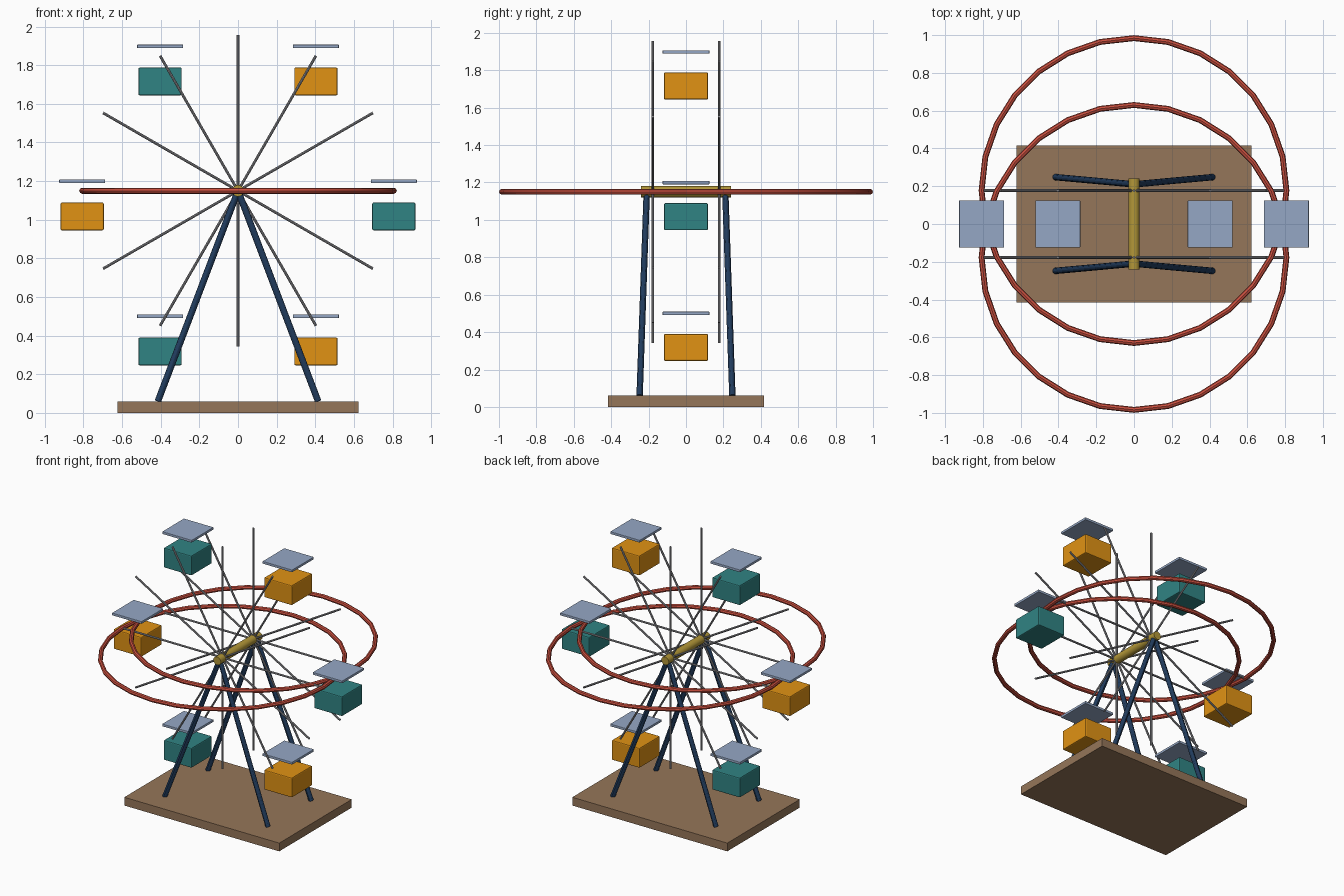
import bpy
from math import sin, cos, pi
from mathutils import Vector

cube = bpy.data.objects.get("Cube")
if cube:
    bpy.data.objects.remove(cube, do_unlink=True)


def material(name, colour):
    mat = bpy.data.materials.new(name)
    mat.use_nodes = True
    mat.diffuse_color = (*colour, 1)
    mat.node_tree.nodes["Principled BSDF"].inputs["Base Color"].default_value = (*colour, 1)
    return mat


wood = material("brown wood", (0.30, 0.18, 0.10))
navy = material("navy paint", (0.015, 0.045, 0.11))
brass = material("brass", (0.45, 0.31, 0.04))
steel = material("grey steel", (0.32, 0.32, 0.34))
red = material("red paint", (0.60, 0.08, 0.05))
teal = material("teal paint", (0.03, 0.23, 0.23))
orange = material("orange paint", (0.75, 0.29, 0.007))
blue = material("pale blue paint", (0.30, 0.39, 0.56))


def finish(name, mat, smooth=False):
    obj = bpy.context.object
    obj.name = name
    obj.data.materials.append(mat)
    if smooth:
        bpy.ops.object.shade_smooth_by_angle()
    return obj


def box(name, mat, centre, size, bevel=0):
    bpy.ops.mesh.primitive_cube_add(size=1, location=centre)
    bpy.context.object.scale = size
    bpy.ops.object.transform_apply(location=False, rotation=False, scale=True)
    obj = finish(name, mat)
    if bevel:
        mod = obj.modifiers.new("Soft edges", "BEVEL")
        mod.width = bevel
        mod.segments = 2
    return obj


def rod(name, mat, start, end, radius, sides):
    a, b = Vector(start), Vector(end)
    bpy.ops.mesh.primitive_cylinder_add(vertices=sides, radius=radius,
                                        depth=(b - a).length, location=(a + b) / 2)
    bpy.context.object.rotation_euler = (b - a).to_track_quat("Z", "Y").to_euler()
    return finish(name, mat, True)


AXLE = 1.15      # axle height
RADIUS = 0.807   # wheel radius
WHEEL_Y = 0.177  # distance of each wheel from the middle

# Base and axle
box("base", wood, (0, 0, 0.03), (1.246, 0.832, 0.06))
rod("axle", brass, (0, -0.24, AXLE), (0, 0.24, AXLE), 0.03, 16)

for side, label in ((-1, "front"), (1, "back")):
    # Support legs
    for sx, hand in ((-1, "right"), (1, "left")):
        rod(f"{label}_{hand}_leg", navy, (0, side * 0.21, AXLE),
            (sx * 0.415, side * 0.248, 0.06), 0.017, 12)
    # Flat-lying rim
    bpy.ops.mesh.primitive_torus_add(major_segments=28, minor_segments=8,
                                     major_radius=RADIUS, minor_radius=0.0155,
                                     location=(0, side * WHEEL_Y, AXLE))
    finish(f"{label}_rim", red, True)
    # Spokes
    for i in range(12):
        a = i * pi / 6
        rod(f"{label}_spoke_{i + 1}", steel, (0, side * WHEEL_Y, AXLE),
            (RADIUS * cos(a), side * WHEEL_Y, AXLE + RADIUS * sin(a)), 0.007, 8)

# Hanging cabins with flat roofs
for i in range(6):
    a = i * pi / 3
    x, z = RADIUS * cos(a), AXLE + RADIUS * sin(a)
    box(f"cabin_{i + 1}", orange if i % 2 else teal,
        (x, 0, z - 0.133), (0.224, 0.236, 0.144), 0.007)
    box(f"cabin_roof_{i + 1}", blue, (x, 0, z + 0.049), (0.238, 0.25, 0.018), 0.003)
